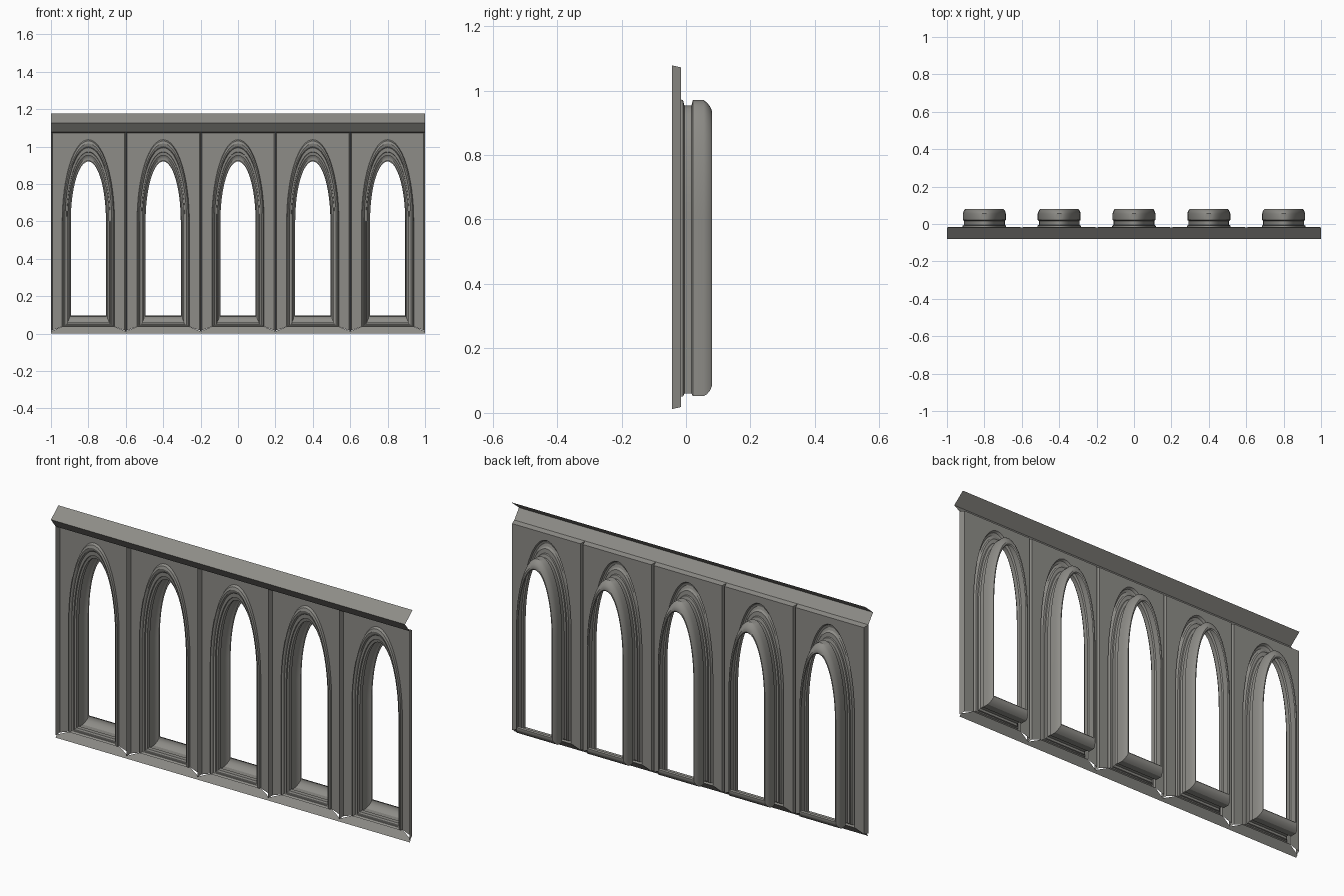
import bpy, math

if "Cube" in bpy.data.objects:
    bpy.data.objects.remove(bpy.data.objects["Cube"])

stone = bpy.data.materials.new("grey stone")
stone.diffuse_color = (0.27, 0.265, 0.245, 1)
stone.use_nodes = True
stone.node_tree.nodes["Principled BSDF"].inputs["Base Color"].default_value = stone.diffuse_color

SPRING = 0.60   # height where the arches start
N = 32          # arch segments (multiple of 4 keeps the panel corners)
PITCH = 0.40    # bay width


def make_mesh(name, verts, faces):
    me = bpy.data.meshes.new(name)
    me.from_pydata(verts, [], faces)
    me.materials.append(stone)
    me.update()
    return me


def add_object(name, me, x=0.0):
    ob = bpy.data.objects.new(name, me)
    ob.location.x = x
    bpy.context.collection.objects.link(ob)
    return ob


def ring(w, bottom, apex, y, square=False):
    """Loop from bottom left, over the top, to bottom right."""
    pts = [(-w, y, bottom)]
    for i in range(N + 1):
        a = math.pi * (1 - i / N)
        c, s = math.cos(a), math.sin(a)
        if square:
            m = max(abs(c), abs(s))
            c, s = c / m, s / m
        pts.append((w * c, y, SPRING + (apex - SPRING) * s))
    pts.append((w, y, bottom))
    return pts


def loft(name, rings, closed):
    n = len(rings[0])
    verts = [p for r in rings for p in r]
    faces = []
    for k in range(len(rings) - 1):
        for i in range(n if closed else n - 1):
            j = (i + 1) % n
            a, b = k * n, (k + 1) * n
            faces.append((a + i, b + i, b + j, a + j))
    return make_mesh(name, verts, faces)


# recessed wall panel with forward flange
panel = loft("wall_panel", [
    ring(0.200, 0.012, 1.078, -0.043, True),
    ring(0.193, 0.018, 1.072, -0.016, True),
    ring(0.140, 0.037, 1.037, -0.016),
], False)

# stepped window moulding: half width, sill height, apex height, depth
profile = [
    (0.140, 0.037, 1.037, -0.016), (0.138, 0.039, 1.030, -0.027),
    (0.133, 0.041, 1.016, -0.031), (0.128, 0.044, 1.002, -0.027),
    (0.125, 0.046, 0.994, -0.018), (0.117, 0.050, 0.972, -0.016),
    (0.116, 0.051, 0.970, -0.009), (0.109, 0.060, 0.953, -0.005),
    (0.109, 0.060, 0.953, 0.017), (0.115, 0.052, 0.970, 0.021),
    (0.115, 0.052, 0.970, 0.055), (0.112, 0.058, 0.963, 0.065),
    (0.107, 0.070, 0.950, 0.075), (0.102, 0.082, 0.938, 0.080),
    (0.097, 0.091, 0.926, 0.079), (0.094, 0.097, 0.920, 0.074),
]
moulding = loft("window_moulding", [ring(*p) for p in profile], True)

# sloping sill with mitred ends
sill = make_mesh("sloping_sill", [
    (-0.2, -0.043, 0), (0.2, -0.043, 0), (0.2, -0.034, 0.012),
    (0.14, -0.016, 0.037), (-0.14, -0.016, 0.037), (-0.2, -0.034, 0.012),
], [(0, 1, 2, 3, 4, 5)])

# five bays
for b in range(5):
    x = (b - 2) * PITCH
    for part in (panel, moulding, sill):
        add_object(f"{part.name}_{b + 1}", part, x)

# folded cornice sheet along the top
section = [(-0.043, 1.078), (-0.081, 1.127), (-0.02, 1.177)]
cv = [(x, y, z) for y, z in section for x in (-1, 1)]
add_object("cornice", make_mesh("cornice", cv, [(0, 2, 3, 1), (2, 4, 5, 3)])
           ).data.flip_normals()

# smooth the curved moulding, keep edges sharp
ob = bpy.data.objects["window_moulding_1"]
bpy.context.view_layer.objects.active = ob
ob.select_set(True)
bpy.ops.object.shade_smooth_by_angle(angle=math.radians(30))
